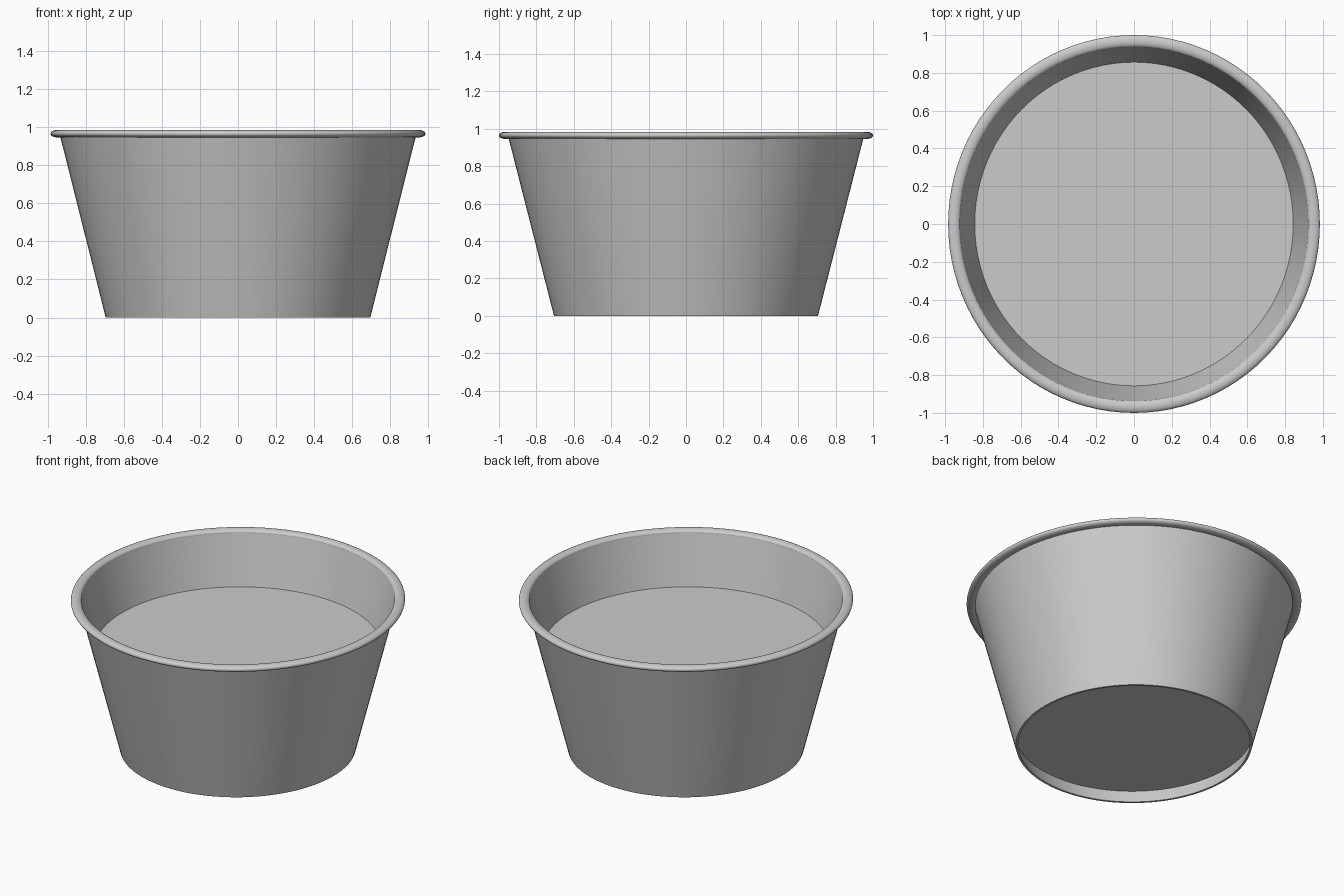
import bpy
import bmesh
import math

cube = bpy.data.objects.get("Cube")
if cube:
    bpy.data.objects.remove(cube, do_unlink=True)

SEGMENTS = 96
X_SCALE = 0.984  # the cup is very slightly oval

grey = bpy.data.materials.new("plain_grey")
grey.use_nodes = True
colour = (0.6, 0.6, 0.6, 1)
grey.diffuse_color = colour
grey.node_tree.nodes["Principled BSDF"].inputs["Base Color"].default_value = colour


def finish(bm, name):
    """Turn a bmesh into a smooth-shaded object with sharp creases."""
    bmesh.ops.recalc_face_normals(bm, faces=bm.faces)
    mesh = bpy.data.meshes.new(name)
    bm.to_mesh(mesh)
    bm.free()
    mesh.materials.append(grey)
    obj = bpy.data.objects.new(name, mesh)
    bpy.context.collection.objects.link(obj)
    bpy.ops.object.select_all(action="DESELECT")
    obj.select_set(True)
    bpy.context.view_layer.objects.active = obj
    bpy.ops.object.shade_smooth_by_angle(angle=math.radians(35))
    return obj


def lathe(name, profile):
    """Revolve a closed (radius, height) profile around z."""
    bm = bmesh.new()
    rings = []
    for i in range(SEGMENTS):
        a = math.tau * i / SEGMENTS
        rings.append([bm.verts.new((r * math.cos(a) * X_SCALE, r * math.sin(a), z))
                      for r, z in profile])
    n = len(profile)
    for i, ring in enumerate(rings):
        after = rings[(i + 1) % SEGMENTS]
        for j in range(n):
            k = (j + 1) % n
            bm.faces.new((ring[j], after[j], after[k], ring[k]))
    return finish(bm, name)


def disc(name, bottom, top, z, depth):
    """Thin tapered slab fitted inside the wall."""
    bm = bmesh.new()
    bmesh.ops.create_cone(bm, cap_ends=True, segments=SEGMENTS,
                          radius1=bottom, radius2=top, depth=depth)
    for v in bm.verts:
        v.co.x *= X_SCALE
        v.co.z += z
    return finish(bm, name)


# Thin tapered wall, open below as a shallow foot
lathe("cup_wall", [(0.706, 0), (0.95, 0.955), (0.938, 0.97), (0.692, 0)])

# Rolled lip, a flattened tube around the top edge
lip = []
for s in range(20):
    t = math.tau * s / 20
    lip.append((0.968 + 0.032 * math.cos(t), 0.965 + 0.019 * math.sin(t)))
lathe("rolled_rim", lip)

# Recessed base and the level surface of the contents
disc("recessed_base", 0.716, 0.719, 0.09, 0.01)
disc("filling", 0.854, 0.857, 0.645, 0.01)
